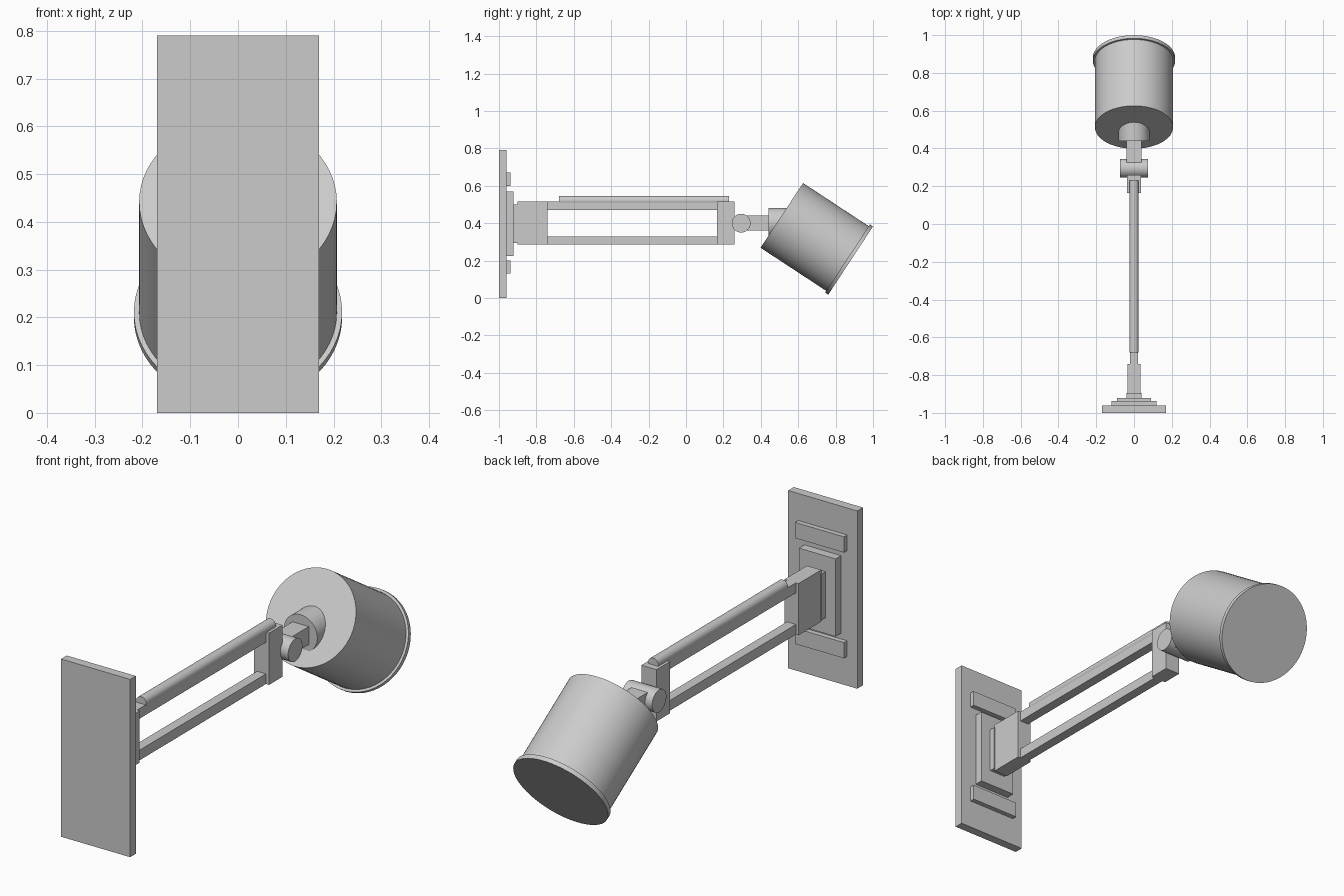
import bpy, math
from mathutils import Vector

if "Cube" in bpy.data.objects:
    bpy.data.objects.remove(bpy.data.objects["Cube"])


def box(name, x, y0, y1, z0, z1, bevel=0):
    # box centred on x = 0, with half width x
    bpy.ops.mesh.primitive_cube_add(size=1, location=(0, (y0 + y1) / 2, (z0 + z1) / 2))
    o = bpy.context.object
    o.name = name
    o.scale = (2 * x, y1 - y0, z1 - z0)
    bpy.ops.object.transform_apply(location=False, rotation=False, scale=True)
    if bevel:
        m = o.modifiers.new("bevel", "BEVEL")
        m.width, m.segments = bevel, 1
    return o


def rod(name, a, b, r, sides=48):
    # cylinder from point a to point b
    a, b = Vector(a), Vector(b)
    d = b - a
    bpy.ops.mesh.primitive_cylinder_add(vertices=sides, radius=r, depth=d.length, location=(a + b) / 2,
                                        rotation=d.to_track_quat('Z', 'Y').to_euler())
    o = bpy.context.object
    o.name = name
    bpy.ops.object.shade_smooth_by_angle(angle=math.radians(30))
    return o


# wall mount
box("wall_plate", 0.17, -1.0, -0.96, 0, 0.79)
box("mount_plate", 0.09, -0.96, -0.922, 0.225, 0.57)
for name, z in (("lower_strip", 0.13), ("upper_strip", 0.60)):
    box(name, 0.12, -0.96, -0.938, z, z + 0.07)
box("hinge_backing", 0.04, -0.922, -0.895, 0.295, 0.50)
rod("hinge_pin", (0, -0.915, 0.31), (0, -0.915, 0.485), 0.04, 32)

# arm
box("arm_bracket", 0.035, -0.90, -0.74, 0.285, 0.515)
for name, z in (("lower_bar", 0.285), ("upper_bar", 0.47)):
    box(name, 0.022, -0.75, 0.18, z, z + 0.045)
rod("spring_tube", (0, -0.68, 0.521), (0, 0.23, 0.521), 0.025, 32)
box("arm_end_block", 0.037, 0.165, 0.26, 0.285, 0.515)

# head joint
rod("pivot", (-0.075, 0.295, 0.40), (0.075, 0.295, 0.40), 0.05)
box("neck", 0.04, 0.30, 0.46, 0.36, 0.44)
rod("lamp_socket", (0, 0.44, 0.40), (0, 0.60, 0.40), 0.082)

# tilted shade with rim
axis = Vector((0, 0.836, -0.549)).normalized()
end = Vector((0, 0.88, 0.20))
rod("shade", end - axis * 0.44, end - axis * 0.01, 0.207, 64)
rod("shade_rim", end - axis * 0.02, end, 0.218, 64)
